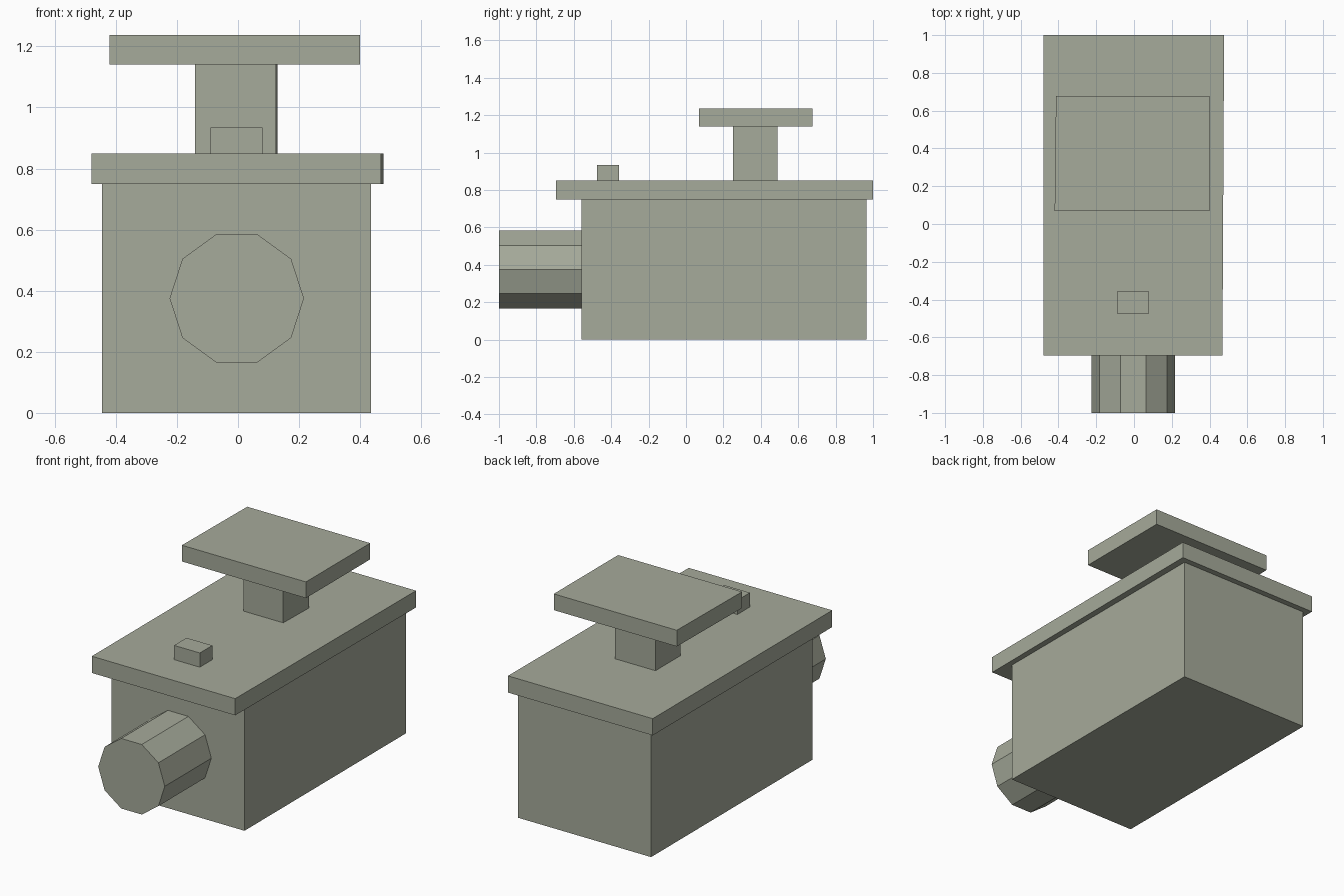
import bpy, bmesh, math
from mathutils import Matrix

if "Cube" in bpy.data.objects:
    bpy.data.objects.remove(bpy.data.objects["Cube"])

mat = bpy.data.materials.new("sage_grey")
mat.diffuse_color = (0.38, 0.405, 0.325, 1)
mat.use_nodes = True
mat.node_tree.nodes["Principled BSDF"].inputs["Base Color"].default_value = mat.diffuse_color


def finish(name, bm):
    bmesh.ops.recalc_face_normals(bm, faces=bm.faces[:])
    me = bpy.data.meshes.new(name)
    bm.to_mesh(me)
    bm.free()
    me.materials.append(mat)
    ob = bpy.data.objects.new(name, me)
    bpy.context.collection.objects.link(ob)


def box(name, xs, ys, zs, back_left=0, back_right=0):
    """Box from ranges; back_left/back_right shift the rear edge sideways."""
    bm = bmesh.new()
    bmesh.ops.create_cube(bm, size=1)
    for v in bm.verts:
        i, j, k = (int(c > 0) for c in v.co)
        shift = (back_right if i else back_left) * j
        v.co = (xs[i] + shift, ys[j], zs[k])
    finish(name, bm)


# Body and overhanging lid
box("body", (-0.445, 0.435), (-0.56, 0.965), (0, 0.75))
box("lid", (-0.48, 0.468), (-0.695, 1.0), (0.75, 0.85), back_right=0.009)

# Small block on the lid
box("lid_block", (-0.09, 0.08), (-0.475, -0.357), (0.85, 0.935))

# Pedestal with top plate
box("pedestal", (-0.14, 0.124), (0.25, 0.488), (0.85, 1.14), back_right=0.005)
box("top_plate", (-0.42, 0.40), (0.07, 0.677), (1.14, 1.237), back_left=0.007)

# Ten-sided barrel at the front
bm = bmesh.new()
bmesh.ops.create_cone(bm, cap_ends=True, segments=10, radius1=0.22, radius2=0.22,
                      depth=0.45)
# put a corner on the x axis so that top and bottom are flat
off = math.atan2(bm.verts[0].co.y if hasattr(bm.verts, "ensure_lookup_table") and not bm.verts.ensure_lookup_table() else 0,
                 bm.verts[0].co.x)
bm.transform(Matrix.Translation((-0.004, -0.775, 0.375))
             @ Matrix.Rotation(math.pi / 2, 4, 'X')
             @ Matrix.Rotation(-off, 4, 'Z'))
finish("barrel", bm)
